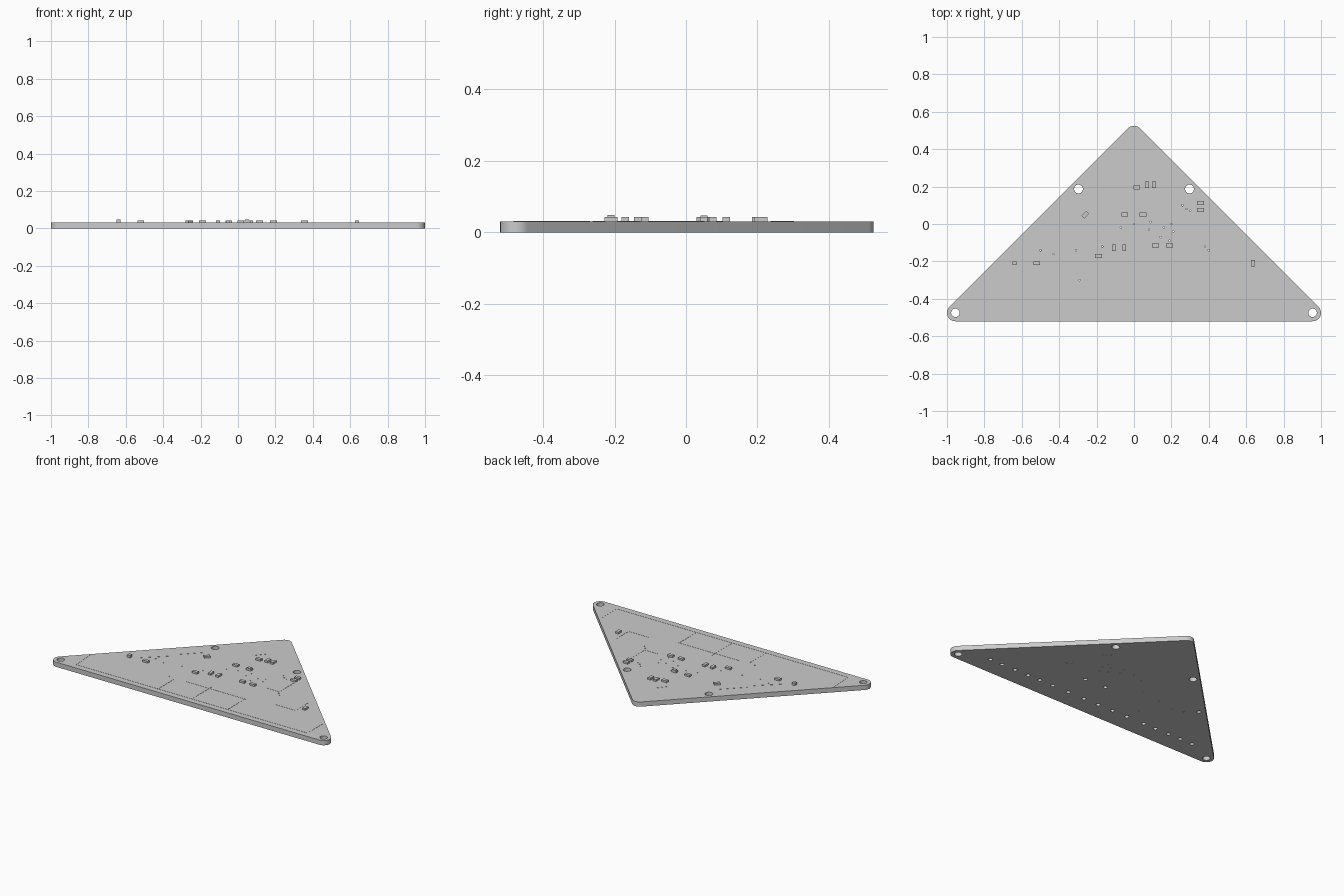
import bpy, bmesh, math
from mathutils import Matrix, Vector

cube = bpy.data.objects.get("Cube")
if cube:
    bpy.data.objects.remove(cube)

GREY = (0.6, 0.6, 0.6, 1)
mat = bpy.data.materials.new("light grey")
mat.use_nodes = True
mat.diffuse_color = GREY
mat.node_tree.nodes["Principled BSDF"].inputs["Base Color"].default_value = GREY

TOP = 0.031   # upper face of the board


def finish(bm, name):
    bmesh.ops.recalc_face_normals(bm, faces=bm.faces)
    mesh = bpy.data.meshes.new(name)
    bm.to_mesh(mesh)
    bm.free()
    mesh.materials.append(mat)
    ob = bpy.data.objects.new(name, mesh)
    bpy.context.collection.objects.link(ob)
    return ob


def add_box(bm, x, y, z0, z1, w, d, angle=0):
    m = (Matrix.Translation((x, y, (z0 + z1) / 2)) @ Matrix.Rotation(angle, 4, "Z")
         @ Matrix.Diagonal((w, d, z1 - z0, 1)))
    bmesh.ops.create_cube(bm, size=1, matrix=m)


def add_drill(bm, x, y, r, z1, sides):
    z0 = -0.02
    bmesh.ops.create_cone(bm, cap_ends=True, segments=sides, radius1=r, radius2=r,
                          depth=z1 - z0, matrix=Matrix.Translation((x, y, (z0 + z1) / 2)))


# Board: triangle with rounded corners
R = 0.045
bm = bmesh.new()
outline = []
for cx, cy, start, end in ((1 - R, -0.475, -90, 45), (0, 0.48, 45, 135), (R - 1, -0.475, 135, 270)):
    for i in range(13):
        a = math.radians(start + (end - start) * i / 12)
        outline.append(bm.verts.new((cx + R * math.cos(a), cy + R * math.sin(a), 0)))
face = bm.faces.new(outline)
ext = bmesh.ops.extrude_face_region(bm, geom=[face])
bmesh.ops.translate(bm, vec=(0, 0, TOP),
                    verts=[v for v in ext["geom"] if isinstance(v, bmesh.types.BMVert)])
board = finish(bm, "circuit_board")

# Drills: mounting holes, blind pin holes from below, tiny vias
bm = bmesh.new()
for s in (-1, 1):
    add_drill(bm, s * 0.955, -0.475, 0.0225, 0.06, 32)
    add_drill(bm, s * 0.297, 0.187, 0.0235, 0.06, 32)
for x in (-0.78, -0.69, -0.6, -0.5, -0.41, -0.28, -0.17, -0.06, 0.05, 0.17,
          0.29, 0.39, 0.48, 0.58, 0.68, 0.77):
    add_drill(bm, x, -0.4, 0.013, 0.025, 16)
for x, y in ((0.19, -0.22), (0.04, -0.215), (-0.57, -0.085)):
    add_drill(bm, x, y, 0.013, 0.025, 16)
vias = ((0.26, 0.1), (0.28, 0.08), (0.3, 0.07), (-0.5, -0.14), (-0.43, -0.16), (-0.31, -0.14),
        (-0.17, -0.12), (-0.07, -0.02), (0, 0), (0.08, -0.03), (0.09, 0.01), (0.14, -0.07),
        (0.16, -0.02), (0.2, 0), (0.21, -0.04), (0.19, -0.09), (0.38, -0.12), (0.4, -0.14),
        (-0.29, -0.3))
for x, y in vias:
    add_drill(bm, x, y, 0.004, 0.06, 8)
drills = finish(bm, "drill_cutter")
drills.hide_render = True
drills.hide_viewport = True

mod = board.modifiers.new("holes", "BOOLEAN")
mod.operation = "DIFFERENCE"
mod.solver = "EXACT"
mod.object = drills
bpy.context.view_layer.objects.active = board
board.select_set(True)
bpy.ops.object.modifier_apply(modifier=mod.name)
bpy.ops.object.shade_smooth_by_angle(angle=math.radians(30))
bpy.data.objects.remove(drills)

# Copper traces: thin raised strips along each path
paths = (
    ((-0.85, -0.32), (-0.84, -0.48), (0.84, -0.48), (0.84, -0.32)),
    ((-0.245, -0.48), (-0.245, -0.32)),
    ((0, -0.48), (0, -0.27)),
    ((0.26, -0.48), (0.26, -0.3)),
    ((-0.17, -0.3), (0.27, -0.3)),
    ((0.28, -0.1), (0.37, -0.1), (0.37, 0.05)),
    ((0.45, -0.26), (0.6, -0.26), (0.6, -0.13)),
    ((-0.58, -0.18), (-0.45, -0.06)),
    ((-0.43, -0.02), (-0.31, 0.1)),
    ((-0.04, 0.24), (0.01, 0.3)),
)
bm = bmesh.new()
for path in paths:
    for a, b in zip(path, path[1:]):
        a, b = Vector(a), Vector(b)
        mid, run = (a + b) / 2, b - a
        add_box(bm, mid.x, mid.y, TOP - 0.001, TOP + 0.001, run.length + 0.004, 0.004,
                math.atan2(run.y, run.x))
finish(bm, "copper_traces")

# Surface components: small blocks lying along x, along y or at an angle
LONG, SHORT = 0.036, 0.021
along_x = ((0.015, 0.195), (-0.05, 0.05), (0.048, 0.05), (0.355, 0.113), (0.355, 0.075),
           (-0.52, -0.21), (-0.19, -0.17), (0.115, -0.115), (0.19, -0.115))
along_y = ((0.07, 0.21), (0.108, 0.21), (-0.107, -0.127), (-0.052, -0.127), (0.637, -0.21))
bm = bmesh.new()
for x, y in along_x:
    add_box(bm, x, y, TOP - 0.001, 0.043, LONG, SHORT)
for x, y in along_y:
    add_box(bm, x, y, TOP - 0.001, 0.043, SHORT, LONG)
add_box(bm, -0.26, 0.05, TOP - 0.001, 0.043, LONG, SHORT, math.radians(45))
finish(bm, "chip_components")

# Two taller parts
bm = bmesh.new()
add_box(bm, -0.64, -0.21, TOP - 0.001, 0.048, 0.021, 0.02)
add_box(bm, 0.048, 0.05, 0.042, 0.047, 0.022, 0.02)
finish(bm, "tall_components")
